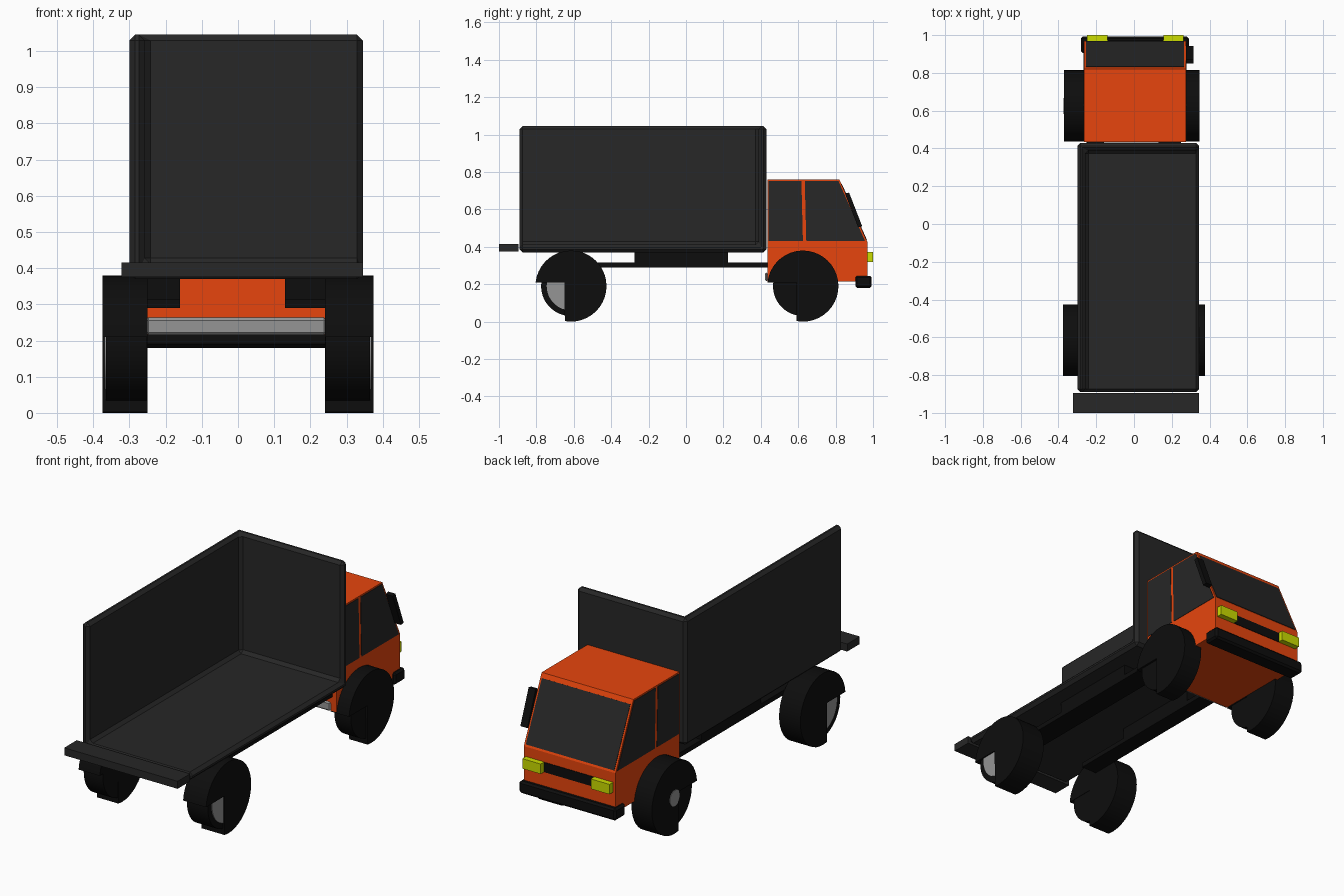
import bpy, bmesh
from math import cos, sin, radians

if "Cube" in bpy.data.objects:
    bpy.data.objects.remove(bpy.data.objects["Cube"])


def material(name, r, g, b):
    m = bpy.data.materials.new(name)
    m.diffuse_color = (r, g, b, 1)
    m.use_nodes = True
    m.node_tree.nodes["Principled BSDF"].inputs["Base Color"].default_value = m.diffuse_color
    return m


ORANGE = material("orange", 0.8, 0.06, 0.004)
DARK = material("dark_grey", 0.02, 0.02, 0.02)
BLACK = material("black", 0.004, 0.004, 0.004)
YELLOW = material("yellow", 0.6, 0.72, 0.0)
GREY = material("grey", 0.3, 0.3, 0.3)


def finish(name, bm, mat):
    bmesh.ops.recalc_face_normals(bm, faces=bm.faces)
    me = bpy.data.meshes.new(name)
    bm.to_mesh(me)
    bm.free()
    me.materials.append(mat)
    ob = bpy.data.objects.new(name, me)
    bpy.context.collection.objects.link(ob)
    return ob


def prism(name, pts, x0, x1, mat):
    """Extrude a (y, z) outline from x0 to x1."""
    bm = bmesh.new()
    face = bm.faces.new([bm.verts.new((x0, y, z)) for y, z in pts])
    ext = bmesh.ops.extrude_face_region(bm, geom=[face])
    verts = [v for v in ext["geom"] if isinstance(v, bmesh.types.BMVert)]
    bmesh.ops.translate(bm, verts=verts, vec=(x1 - x0, 0, 0))
    return finish(name, bm, mat)


def box(name, x, y, z, mat, bevel=0):
    ob = prism(name, [(y[0], z[0]), (y[1], z[0]), (y[1], z[1]), (y[0], z[1])], x[0], x[1], mat)
    if bevel:
        ob.modifiers.new("bevel", "BEVEL").width = bevel
    return ob


def arc(cy, cz, r, a0, a1, n):
    return [(cy + r * cos(radians(a0 + (a1 - a0) * i / n)),
             cz + r * sin(radians(a0 + (a1 - a0) * i / n))) for i in range(n + 1)]


def smooth(ob):
    bpy.ops.object.select_all(action="DESELECT")
    ob.select_set(True)
    bpy.context.view_layer.objects.active = ob
    bpy.ops.object.shade_smooth_by_angle(angle=radians(30))


# Open cargo bed: floor, left wall and front wall with thickness and chamfers
bm = bmesh.new()
bmesh.ops.create_cube(bm, size=1)
for v in bm.verts:
    v.co = (0.0225 + v.co.x * 0.645, -0.23 + v.co.y * 1.32, 0.7075 + v.co.z * 0.675)
bm.normal_update()
gone = [f for f in bm.faces if f.normal.x > 0.5 or f.normal.z > 0.5 or f.normal.y < -0.5]
bmesh.ops.delete(bm, geom=gone, context="FACES")
me = bpy.data.meshes.new("cargo_bed")
bm.to_mesh(me)
bm.free()
me.materials.append(DARK)
bed = bpy.data.objects.new("cargo_bed", me)
bpy.context.collection.objects.link(bed)
sol = bed.modifiers.new("thickness", "SOLIDIFY")
sol.thickness = 0.042
sol.offset = -1
sol.use_even_offset = True
bev = bed.modifiers.new("chamfer", "BEVEL")
bev.width = 0.016
bev.segments = 1

# Rear bumper
box("rear_bumper", (-0.322, 0.345), (-1.0, -0.895), (0.375, 0.415), DARK)

# Chassis rails and the blocks that carry the bed
for side, x in (("left", (-0.25, -0.16)), ("right", (0.13, 0.25))):
    box(side + "_rail", x, (-0.6, 0.435), (0.29, 0.315), BLACK)
    box(side + "_bed_support", x, (-0.275, 0.225), (0.31, 0.375), BLACK)

# Cab body
X0, X1 = -0.265, 0.275
prism("cab", [(0.435, 0.215), (0.97, 0.215), (0.97, 0.425), (0.82, 0.76), (0.435, 0.76)], X0, X1, ORANGE)
box("cab_rear_sill", (-0.255, 0.245), (0.423, 0.437), (0.215, 0.263), GREY, 0.008)

# Windows
e = 0.002
rear_win = [(0.442, 0.432), (0.625, 0.432), (0.617, 0.752), (0.442, 0.752)]
front_win = [(0.643, 0.432), (0.957, 0.432), (0.815, 0.752), (0.635, 0.752)]
for side, a, b in (("left", X0 - e, X0 + e), ("right", X1 - e, X1 + e)):
    prism(side + "_rear_window", rear_win, a, b, DARK)
    prism(side + "_front_window", front_win, a, b, DARK)
prism("windscreen", [(0.964, 0.434), (0.968, 0.436), (0.833, 0.737), (0.829, 0.735)],
      X0 + 0.01, X1 - 0.01, DARK)

# Nose: grille, headlights, bumper
box("grille", (-0.14, 0.155), (0.965, 0.973), (0.32, 0.372), BLACK)
for side, x in (("left", (-0.25, -0.14)), ("right", (0.155, 0.263))):
    box(side + "_headlight", x, (0.96, 1.0), (0.32, 0.373), YELLOW)
box("front_bumper", (-0.28, 0.29), (0.905, 0.993), (0.18, 0.245), BLACK, 0.01)

# Single wing mirror, leaning with the windscreen
prism("mirror", [(0.92, 0.505), (0.942, 0.51), (0.872, 0.69), (0.85, 0.685)], 0.274, 0.315, BLACK)

# Wheels: outer tyre with the lower rear quarter cut away over a smaller core
CZ, R = 0.19, 0.19
for name, cy, inner, outer in (("rear_left", -0.615, -0.25, -0.375),
                               ("rear_right", -0.615, 0.24, 0.375),
                               ("front_left", 0.625, -0.25, -0.37),
                               ("front_right", 0.625, 0.24, 0.348)):
    s = 1 if outer > 0 else -1
    outline = arc(cy, CZ, R, -100, 174, 30) + [(cy - 0.035, CZ + 0.02)]
    smooth(prism(name + "_tyre", outline, inner, outer, BLACK))
    smooth(prism(name + "_core", arc(cy, CZ, 0.16, 0, 350, 35), inner + s * 0.002,
                 outer - s * 0.01, BLACK))
    if name.startswith("rear"):
        smooth(prism(name + "_rim", arc(cy, CZ, 0.13, 0, 350, 35), inner + s * 0.06,
                     outer - s * 0.006, GREY))
    elif name == "front_left":
        smooth(prism(name + "_hub", arc(cy, CZ, 0.042, 0, 345, 23), inner + s * 0.06,
                     outer + s * 0.003, GREY))
